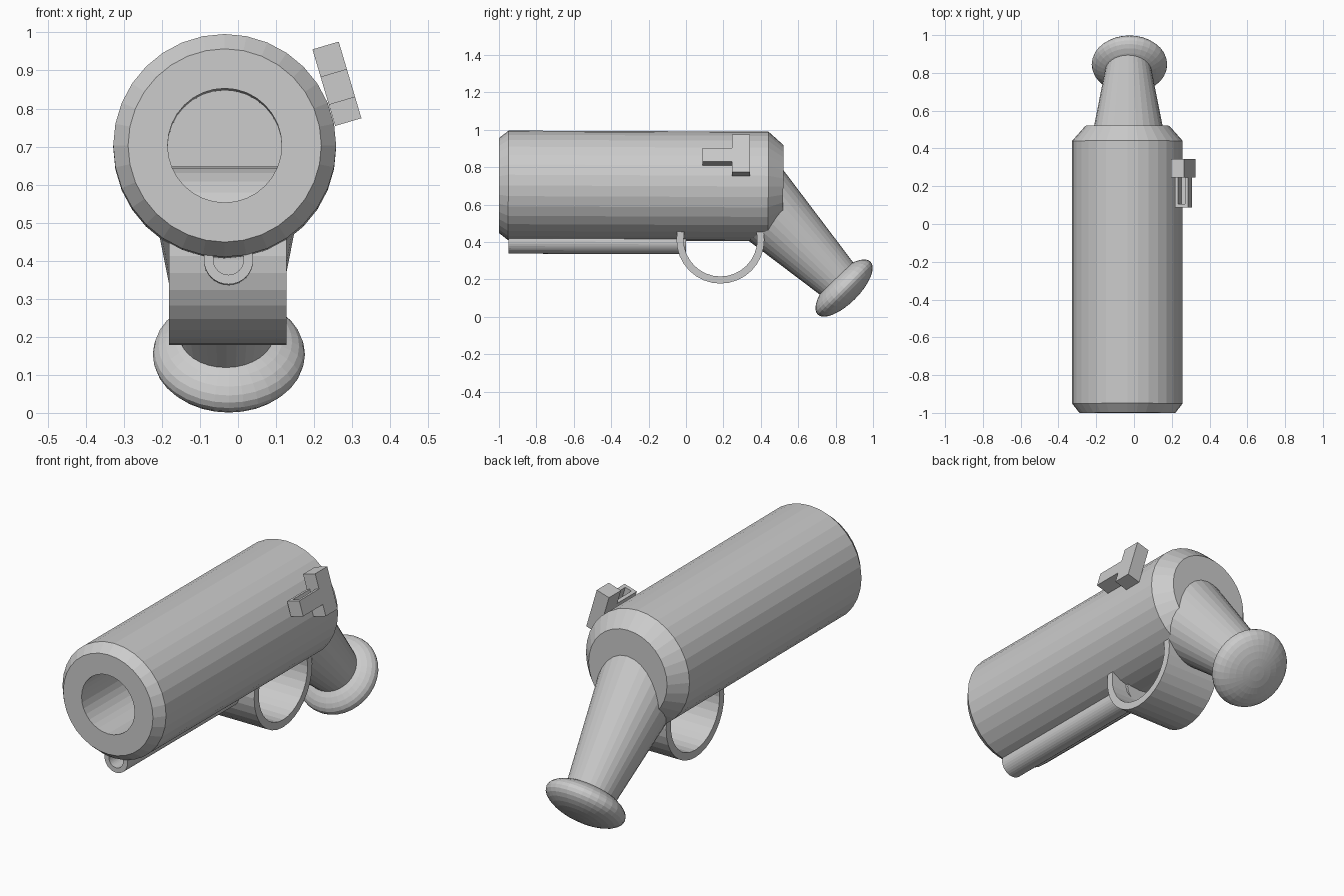
import bpy, bmesh, math
from mathutils import Vector, Matrix

if "Cube" in bpy.data.objects:
    bpy.data.objects.remove(bpy.data.objects["Cube"])

grey = bpy.data.materials.new("plain_grey")
grey.diffuse_color = (0.6, 0.6, 0.6, 1)
grey.use_nodes = True
grey.node_tree.nodes["Principled BSDF"].inputs["Base Color"].default_value = grey.diffuse_color


def finish(name, bm, matrix):
    """Clean the mesh, place it and give it the grey material."""
    bmesh.ops.remove_doubles(bm, verts=bm.verts, dist=1e-5)
    bmesh.ops.transform(bm, matrix=matrix, verts=bm.verts)
    bmesh.ops.recalc_face_normals(bm, faces=bm.faces)
    me = bpy.data.meshes.new(name)
    bm.to_mesh(me)
    bm.free()
    me.materials.append(grey)
    ob = bpy.data.objects.new(name, me)
    bpy.context.collection.objects.link(ob)
    return ob


def lathe(name, profile, origin, axis, sides=32, closed=False):
    """Turn (radius, distance) points around an axis through origin."""
    bm = bmesh.new()
    rings = []
    for r, d in profile:
        if r == 0:
            rings.append([bm.verts.new((0, 0, d))] * sides)
        else:
            rings.append([bm.verts.new((r * math.cos(2 * math.pi * i / sides),
                                        r * math.sin(2 * math.pi * i / sides), d))
                          for i in range(sides)])
    pairs = list(zip(rings, rings[1:]))
    if closed:
        pairs.append((rings[-1], rings[0]))
    for a, b in pairs:
        for i in range(sides):
            j = (i + 1) % sides
            corners = list(dict.fromkeys((a[i], a[j], b[j], b[i])))
            if len(corners) > 2:
                bm.faces.new(corners)
    rot = Vector(axis).to_track_quat('Z', 'Y').to_matrix().to_4x4()
    return finish(name, bm, Matrix.Translation(origin) @ rot)


# Barrel with bevelled ends and a blind bore
lathe("barrel", [(0, 1.32), (0.15, 1.32), (0.15, 0), (0.254, 0), (0.293, 0.05),
                 (0.293, 1.44), (0.222, 1.52), (0, 1.52)],
      (-0.035, -1, 0.703), (0, 1, -0.004))

# Thin tube under the barrel
lathe("under_tube", [(0, 0.9), (0.04, 0.9), (0.04, 0), (0.065, 0), (0.065, 0.95), (0, 0.95)],
      (-0.025, -0.95, 0.403), (0, 1, -0.003))

# Ring guard, a full hoop whose top sinks into the barrel
lathe("ring_guard", [(0.197, 0), (0.235, 0), (0.235, 0.308), (0.197, 0.308)],
      (-0.181, 0.184, 0.413), (1, 0, 0), closed=True)

# Tapered grip running down and back
lathe("grip", [(0, -0.02), (0.122, -0.02), (0.211, 0.62), (0, 0.62)],
      (-0.03, 0.80, 0.21), (0, -1, 1))

# Flattened ball at the end of the grip
lathe("pommel", [(0.2 * math.sin(math.pi * k / 16) if 0 < k < 16 else 0,
                  -0.083 * math.cos(math.pi * k / 16)) for k in range(17)],
      (-0.024, 0.845, 0.154), (0, 1, -1))

# Side sight: a leaning post with an open-topped tray in front
lean = Matrix.Translation((0.26, 0, 0.865)) @ Matrix.Rotation(math.radians(-16.5), 4, 'Y')


def block(name, lo, hi):
    bm = bmesh.new()
    bmesh.ops.create_cube(bm, size=1)
    for v in bm.verts:
        v.co = [l + (c + 0.5) * (h - l) for c, l, h in zip(v.co, lo, hi)]
    return finish(name, bm, lean)


block("sight_post", (-0.036, 0.246, -0.105), (0.036, 0.343, 0.105))
block("sight_tray_floor", (-0.036, 0.087, -0.047), (0.036, 0.246, -0.03))
block("sight_tray_front", (-0.036, 0.087, -0.03), (0.036, 0.107, 0.03))
for side, x in (("left", -0.036), ("right", 0.018)):
    block("sight_tray_" + side, (x, 0.107, -0.03), (x + 0.018, 0.246, 0.03))
